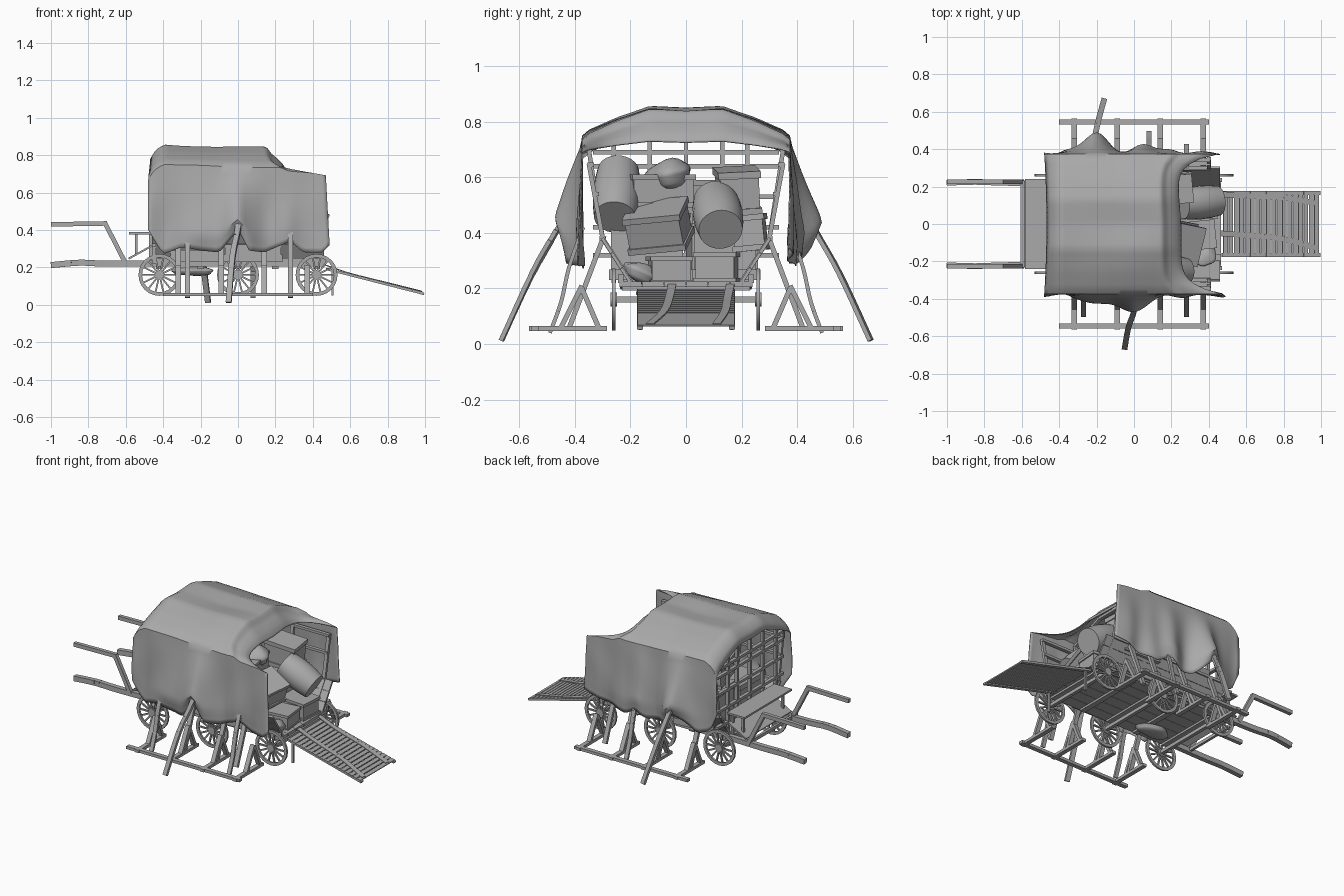
import bpy, bmesh, math
from math import sin, cos, pi, exp
from mathutils import Vector, Matrix, Euler

cube = bpy.data.objects.get("Cube")
if cube:
    bpy.data.objects.remove(cube)

grey = bpy.data.materials.new("plain grey")
grey.use_nodes = True
grey.diffuse_color = (0.4, 0.4, 0.4, 1)
grey.node_tree.nodes["Principled BSDF"].inputs["Base Color"].default_value = (0.4, 0.4, 0.4, 1)


def finish(name, bm, smooth=False):
    mesh = bpy.data.meshes.new(name)
    bm.to_mesh(mesh)
    bm.free()
    mesh.materials.append(grey)
    ob = bpy.data.objects.new(name, mesh)
    bpy.context.collection.objects.link(ob)
    if smooth:
        bpy.ops.object.select_all(action='DESELECT')
        ob.select_set(True)
        bpy.context.view_layer.objects.active = ob
        bpy.ops.object.shade_smooth_by_angle(angle=math.radians(40))
    return ob


def add_box(bm, centre, size, rot=(0, 0, 0)):
    m = Matrix.LocRotScale(Vector(centre), Euler(rot), Vector(size))
    bmesh.ops.create_cube(bm, size=1, matrix=m)


def add_beam(bm, p, q, w, h):
    # rectangular timber between two points, w across and h deep
    p, q = Vector(p), Vector(q)
    d = q - p
    z = d.normalized()
    side = z.cross(Vector((0, 0, 1)))
    if side.length < 0.01:
        side = Vector((1, 0, 0))
    side.normalize()
    up = side.cross(z)
    rot = Matrix((side, up, z)).transposed().to_4x4()
    m = Matrix.Translation((p + q) / 2) @ rot @ Matrix.Diagonal((w, h, d.length, 1))
    bmesh.ops.create_cube(bm, size=1, matrix=m)


def beams(name, pairs, w, h):
    bm = bmesh.new()
    for p, q in pairs:
        add_beam(bm, p, q, w, h)
    return finish(name, bm)


def path(name, pts, w, h):
    # bent timber or strap along a smooth path
    pts = [Vector(p) for p in pts]
    line = []
    for i in range(len(pts) - 1):
        a, b = pts[max(i - 1, 0)], pts[min(i + 2, len(pts) - 1)]
        for k in range(4):
            t = k / 4
            p, q = pts[i], pts[i + 1]
            line.append(0.5 * (2 * p + (q - a) * t + (2 * a - 5 * p + 4 * q - b) * t * t
                               + (3 * p - a - 3 * q + b) * t ** 3))
    line.append(pts[-1])
    return beams(name, zip(line, line[1:]), w, h)


def lerp(table, x):
    for (a, u), (b, v) in zip(table, table[1:]):
        if x <= b:
            t = max(0, (x - a) / (b - a))
            return u + (v - u) * t
    return table[-1][1]


# cloth cover, draped over the frame with an uneven hem on each side
HEM = {-1: [(-.48, .4), (-.4, .27), (-.3, .31), (-.2, .29), (-.1, .28), (0, .4),
            (.06, .29), (.14, .28), (.28, .34), (.35, .28), (.43, .28), (.48, .33)],
       1: [(-.48, .43), (-.43, .31), (-.36, .29), (-.22, .39), (-.12, .29), (0, .29),
           (.07, .33), (.16, .28), (.3, .3), (.48, .35)]}
ROOF = [(-.48, .78), (-.45, .83), (-.4, .86), (-.1, .845), (.22, .845), (.27, .81), (.4, .765), (.48, .73)]
DROP = [(0, -.01), (.13, 0), (.25, -.04), (.36, -.09), (.385, -.12)]
NX, NR, NS = 44, 14, 16


def cover_point(x, v):
    s = 1 if v > 0 else -1
    a = abs(v)
    poke = [-.21, .07] if s > 0 else [-.01, -.2]
    bulge = .1 * exp(-((x - poke[0]) / .09) ** 2) + .045 * exp(-((x - poke[1]) / .08) ** 2)
    shrink = 1 - .6 * max(0, (x - .2) / .28)
    short = .03 * min(max(v, 0), 1) * max(0, x) / .47
    if a <= 1:
        y = .375 * a
        z = lerp(ROOF, x) + lerp(DROP, y) * shrink
        mouth = .225 * (1 - a ** 7) * max(0, (x + .1) / .58) ** 2
        tuck = .012 * (1 - a * a) * max(0, (-x - .3) / .18)
        return (x - mouth + tuck - short, s * y, z + .004 * sin(9 * x + 3 * a))
    t = a - 1
    top = lerp(ROOF, x) - .12 * shrink
    z = top + (lerp(HEM[s], x) - top) * t
    tent = min(t / .8, 1) - .3 * max(0, t - .8) / .2
    y = .375 + (.01 + bulge) * tent + .01 * t * sin(34 * x + s) + .005 * t * sin(15 * x + 6 * t)
    return (x + .02 * t * (x > .42) - short, s * y, z)


bm = bmesh.new()
vs = [-1 - k / NS for k in range(NS, 0, -1)] + [k / NR for k in range(-NR, NR + 1)] \
    + [1 + k / NS for k in range(1, NS + 1)]
rows = [[bm.verts.new(cover_point(-.48 + .95 * i / NX, v)) for v in vs] for i in range(NX + 1)]
for r0, r1 in zip(rows, rows[1:]):
    for j in range(len(vs) - 1):
        bm.faces.new((r0[j], r1[j], r1[j + 1], r0[j + 1]))
cover = finish("cloth_cover", bm, True)
sol = cover.modifiers.new("thickness", 'SOLIDIFY')
sol.thickness = .005

# bed planks and flared sides
bm = bmesh.new()
for k in range(6):
    add_box(bm, (0, -.2 + .08 * k, .215), (.93, .078, .02))
for x in (-.42, -.2, 0, .2, .42):
    add_box(bm, (x, 0, .2), (.035, .46, .016))
finish("bed", bm)
for s, side in ((1, "left"), (-1, "right")):
    bm = bmesh.new()
    for k in range(3):
        y, z = .215 + .035 * k, .245 + .055 * k
        add_box(bm, (0, s * y, z), (.92, .012, .064), (-s * .57, 0, 0))
    finish(side + "_side_panel", bm)

# cover frame: side posts, bows, rails and end lattice
pairs = []
for x in (-.44, -.15, .15, .4):
    top = .7 if x < .4 else .65
    for s in (1, -1):
        pairs += [((x, s * .19, .21), (x, s * .3, .38)), ((x, s * .3, .38), (x, s * .35, top))]
        if x < .4:
            pairs.append(((x, s * .35, top), (x, s * .13, .79)))
    if x < .4:
        pairs.append(((x, -.13, .79), (x, .13, .79)))
for s in (1, -1):
    for y, z in ((.3, .38), (.325, .54), (.343, .645)):
        pairs.append(((-.45, s * y, z), (.41, s * y, z)))
for y, z in ((-.26, .73), (-.13, .77), (0, .78), (.13, .77), (.22, .74)):
    pairs.append(((-.45, y, .22), (-.45, y, z)))
for z in (.32, .42, .53, .64, .69):
    pairs.append(((-.45, -.335, z), (-.45, .335, z)))
beams("cover_frame", pairs, .022, .016)

# spoked wheels and axles
for i, x in enumerate((-.42, 0, .42)):
    bm = bmesh.new()
    add_beam(bm, (x, -.27, .16), (x, .27, .16), .022, .022)
    finish("axle_%d" % i, bm)
    for s in (1, -1):
        bm = bmesh.new()
        n = 24
        ring = [[bm.verts.new((x + r * cos(2 * pi * k / n), s * .26 + d, .16 + r * sin(2 * pi * k / n)))
                 for r, d in ((.112, -.006), (.112, .006), (.093, .006), (.093, -.006))] for k in range(n)]
        for k in range(n):
            a, b = ring[k], ring[(k + 1) % n]
            for j in range(4):
                bm.faces.new((a[j], b[j], b[(j + 1) % 4], a[(j + 1) % 4]))
        for k in range(14):
            t = 2 * pi * k / 14
            add_beam(bm, (x, s * .26, .16), (x + .096 * cos(t), s * .26, .16 + .096 * sin(t)), .01, .009)
        hub = Matrix.Translation((x, s * .26, .16)) @ Matrix.Rotation(pi / 2, 4, 'X')
        bmesh.ops.create_cone(bm, cap_ends=True, segments=12, radius1=.025, radius2=.025, depth=.022, matrix=hub)
        bmesh.ops.recalc_face_normals(bm, faces=bm.faces)
        finish("wheel_%d_%s" % (i, "left" if s > 0 else "right"), bm, True)

# pulling shafts, bench and footboard
for s, side in ((1, "left"), (-1, "right")):
    path(side + "_lower_shaft", [(-1, s * .22, .212), (-.85, s * .225, .225), (-.7, s * .22, .22),
                                 (-.4, s * .215, .222)], .03, .032)
    beams(side + "_upper_shaft", [((-1, s * .225, .43), (-.7, s * .225, .435)),
                                  ((-.71, s * .225, .435), (-.6, s * .225, .22))], .024, .024)
    beams(side + "_bench_support", [((-.545, s * .2, .27), (-.545, s * .2, .38)),
                                    ((-.47, s * .2, .22), (-.47, s * .2, .38))], .014, .014)
    beams(side + "_bed_rail", [((-.45, s * .235, .235), (.47, s * .235, .235))], .02, .03)
bm = bmesh.new()
add_box(bm, (-.52, 0, .382), (.125, .48, .012))
add_box(bm, (-.515, 0, .285), (.16, .46, .01), (0, -.5, 0))
add_box(bm, (-.6, 0, .225), (.016, .46, .02))
finish("bench_and_footboard", bm)

# slatted ramp with its legs and loose straps
bm = bmesh.new()
tilt = math.atan2(.13, .52)
for y in (-.165, .165):
    add_beam(bm, (.47, y, .192), (.995, y, .058), .022, .012)
    add_beam(bm, (.505, y, .18), (.505, y, .05), .012, .012)
for k in range(18):
    t = (k + .5) / 18
    add_box(bm, (.475 + .515 * t, 0, .195 - .13 * t), (.024, .35, .007), (0, tilt, 0))
finish("ramp", bm)
path("ramp_strap_a", [(.46, -.05, .215), (.6, -.06, .168), (.8, -.08, .118), (.98, -.13, .072)], .03, .005)
path("ramp_strap_b", [(.46, .16, .215), (.6, .15, .168), (.8, .14, .118), (.98, .11, .072)], .03, .005)

# side stands, mirrored
for s, side in ((1, "left"), (-1, "right")):
    pairs = [((-.4, s * .545, .055), (.4, s * .545, .055))]
    for x in (-.32, -.09, .14, .37):
        xl = .28 if x > .3 else x
        pairs += [((x, s * .285, .055), (x, s * .565, .055)),
                  ((xl, s * .295, .39), (xl, s * .42, .06)),
                  ((x, s * .375, .2), (x, s * .315, .06)),
                  ((x, s * .375, .21), (x, s * .45, .06))]
    beams(side + "_stand", pairs, .028, .018)

# leaning poles that push the cover outward
path("right_long_pole", [(0, -.39, .55), (0, -.465, .41), (-.03, -.555, .25), (-.05, -.665, .012)], .03, .016)
path("left_long_pole", [(-.23, .39, .55), (-.21, .465, .41), (-.19, .555, .25), (-.16, .665, .012)], .03, .016)
for x, s in ((-.27, -1), (.28, -1), (.08, 1)):
    path("short_pole", [(x, s * .37, .42), (x, s * .42, .28), (x, s * .45, .15), (x, s * .49, .04)], .026, .014)


# cargo: crates with lids
def crate(name, centre, size, rot=(0, 0, 0)):
    bm = bmesh.new()
    sx, sy, sz = size
    add_box(bm, (0, 0, 0), size)
    for z in (-.42, .42):
        add_box(bm, (0, 0, z * sz), (sx + .014, sy + .014, sz * .16))
    ob = finish(name, bm)
    ob.location, ob.rotation_euler = centre, rot


crate("tilted_crate", (.26, -.1, .425), (.16, .2, .14), (.1, .4, -.2))
crate("low_crate_a", (.35, -.06, .265), (.16, .14, .1), (0, 0, .1))
crate("low_crate_b", (.36, .11, .275), (.17, .14, .11), (0, 0, -.08))
crate("upright_crate", (.2, .185, .55), (.2, .14, .16), (.05, .1, .1))
crate("side_crate", (.18, .23, .4), (.24, .11, .13), (.1, 0, -.05))
crate("stacked_crate", (.12, -.1, .55), (.2, .22, .12), (0, 0, .2))
crate("large_crate_left", (.12, .14, .35), (.3, .22, .24))
crate("large_crate_right", (.08, -.14, .35), (.3, .26, .24))
crate("back_crate_left", (-.22, .13, .35), (.26, .24, .24), (0, 0, .08))
crate("back_crate_right", (-.22, -.14, .33), (.28, .22, .2))
crate("back_crate_top", (-.2, .05, .53), (.22, .26, .12), (0, 0, .3))


# cargo: bellied barrels
def barrel(name, centre, radius, length, rot):
    bm = bmesh.new()
    prof = [(0, -.5), (.88, -.5), (.97, -.25), (1, 0), (.97, .25), (.88, .5), (0, .5)]
    verts = [bm.verts.new((r * radius, 0, h * length)) for r, h in prof]
    edges = [bm.edges.new(e) for e in zip(verts, verts[1:])]
    bmesh.ops.spin(bm, geom=verts + edges, cent=(0, 0, 0), axis=(0, 0, 1), angle=2 * pi, steps=24)
    bmesh.ops.remove_doubles(bm, verts=bm.verts, dist=.0005)
    bmesh.ops.recalc_face_normals(bm, faces=bm.faces)
    ob = finish(name, bm, True)
    ob.location, ob.rotation_euler = centre, rot


barrel("front_barrel", (.355, .115, .465), .09, .22, (0, pi / 2 + .5, .1))
barrel("side_barrel", (.18, -.25, .54), .085, .25, (.2, pi / 2 + .75, .2))


# cargo: soft sacks
def sack(name, centre, size, rot=(0, 0, 0)):
    bm = bmesh.new()
    bmesh.ops.create_icosphere(bm, subdivisions=3, radius=1)
    for v in bm.verts:
        v.co *= 1 + .08 * sin(4 * v.co.x + 3 * v.co.y) + .05 * sin(7 * v.co.z)
    ob = finish(name, bm, True)
    ob.location, ob.scale, ob.rotation_euler = centre, size, rot


sack("top_sack", (.15, -.06, .61), (.1, .08, .055), (.2, 0, .3))
sack("low_sack", (.38, -.16, .255), (.06, .07, .035), (-.4, 0, 0))
sack("hanging_sack", (-.24, -.12, .18), (.11, .06, .025))
